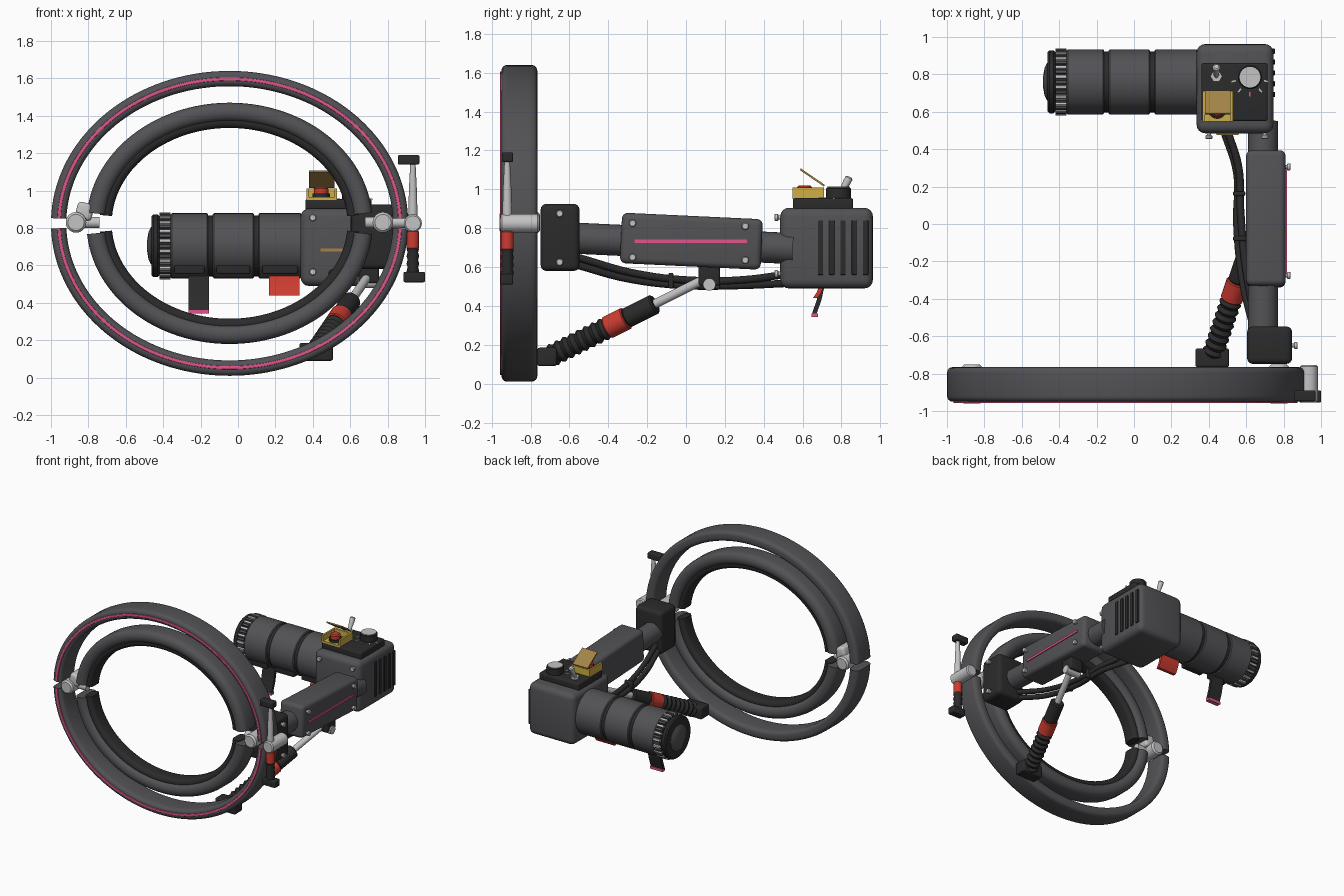
import bpy, bmesh, math
from mathutils import Vector, Matrix

if "Cube" in bpy.data.objects:
    bpy.data.objects.remove(bpy.data.objects["Cube"])


def material(name, r, g, b):
    m = bpy.data.materials.new(name)
    m.diffuse_color = (r, g, b, 1)
    m.use_nodes = True
    m.node_tree.nodes["Principled BSDF"].inputs["Base Color"].default_value = m.diffuse_color
    return m


GREY = material("charcoal grey", 0.085, 0.085, 0.093)
BLACK = material("rubber black", 0.024, 0.024, 0.025)
STEEL = material("light steel", 0.55, 0.55, 0.55)
RED = material("red", 0.6, 0.045, 0.03)
PINK = material("pink", 0.75, 0.09, 0.26)
YELLOW = material("yellow", 0.62, 0.43, 0.06)
GOLD = material("dark gold", 0.36, 0.23, 0.06)


def finish(name, bm, mat):
    bmesh.ops.recalc_face_normals(bm, faces=bm.faces[:])
    me = bpy.data.meshes.new(name)
    bm.to_mesh(me)
    bm.free()
    me.materials.append(mat)
    me.shade_smooth()
    me.set_sharp_from_angle(angle=math.radians(35))
    ob = bpy.data.objects.new(name, me)
    bpy.context.collection.objects.link(ob)
    return ob


def box(name, lo, hi, mat, bevel=0.0, rot=None):
    lo, hi = Vector(lo), Vector(hi)
    bm = bmesh.new()
    bmesh.ops.create_cube(bm, size=1)
    bmesh.ops.scale(bm, vec=hi - lo, verts=bm.verts[:])
    if bevel:
        bmesh.ops.bevel(bm, geom=bm.edges[:], offset=bevel, segments=4,
                        profile=0.5, affect='EDGES')
    if rot:
        bmesh.ops.rotate(bm, matrix=Matrix.Rotation(rot[0], 3, rot[1]), verts=bm.verts[:])
    bmesh.ops.translate(bm, vec=(lo + hi) / 2, verts=bm.verts[:])
    return finish(name, bm, mat)


def lathe(name, p0, p1, profile, mat, n=32):
    """Revolve (distance along axis, radius) pairs about the axis p0 to p1."""
    p0, d = Vector(p0), (Vector(p1) - Vector(p0)).normalized()
    q = d.to_track_quat('Z', 'Y')
    bm = bmesh.new()
    rings = [[bm.verts.new(p0 + q @ Vector((r * math.cos(2 * math.pi * i / n),
                                            r * math.sin(2 * math.pi * i / n), t)))
              for i in range(n)] for t, r in profile]
    for a, b in zip(rings, rings[1:]):
        for i in range(n):
            bm.faces.new((a[i], a[(i + 1) % n], b[(i + 1) % n], b[i]))
    bm.faces.new(rings[0])
    bm.faces.new(rings[-1])
    return finish(name, bm, mat)


def cyl(name, p0, p1, r, mat, n=32, c=0.0):
    L = (Vector(p1) - Vector(p0)).length
    prof = [(0, r - c), (c, r), (L - c, r), (L, r - c)] if c else [(0, r), (L, r)]
    return lathe(name, p0, p1, prof, mat, n)


CX, CZ = -0.045, 0.825


def arc(name, rx, rz, lo, hi, y0, y1, rad, gap, mat):
    """Upper and lower half of an elliptical ring with a rounded section."""
    sect = []
    for cr, cy, a0 in ((hi - rad, y1 - rad, 0), (lo + rad, y1 - rad, 90),
                       (lo + rad, y0 + rad, 180), (hi - rad, y0 + rad, 270)):
        for k in range(5):
            a = math.radians(a0 + 22.5 * k)
            sect.append((cr + rad * math.cos(a), cy + rad * math.sin(a)))
    for side, start in (("upper", 0), ("lower", math.pi)):
        bm = bmesh.new()
        rings = []
        for i in range(73):
            a = start + gap + (math.pi - 2 * gap) * i / 72
            nrm = Vector((math.cos(a) / rx, math.sin(a) / rz)).normalized()
            rings.append([bm.verts.new((CX + rx * math.cos(a) + o * nrm.x, y,
                                        CZ + rz * math.sin(a) + o * nrm.y)) for o, y in sect])
        m = len(sect)
        for p, q in zip(rings, rings[1:]):
            for i in range(m):
                bm.faces.new((p[i], p[(i + 1) % m], q[(i + 1) % m], q[i]))
        bm.faces.new(rings[0])
        bm.faces.new(rings[-1])
        finish(f"{side}_{name}", bm, mat)


def cable(name, pts, r, mat):
    cu = bpy.data.curves.new(name, 'CURVE')
    cu.dimensions = '3D'
    cu.bevel_depth, cu.bevel_resolution, cu.resolution_u = r, 3, 10
    sp = cu.splines.new('BEZIER')
    sp.bezier_points.add(len(pts) - 1)
    for bp, p in zip(sp.bezier_points, pts):
        bp.co = p
        bp.handle_left_type = bp.handle_right_type = 'AUTO'
    cu.materials.append(mat)
    bpy.context.collection.objects.link(bpy.data.objects.new(name, cu))


def screw(name, p, d):
    p, d = Vector(p), Vector(d)
    cyl(name, p, p + d * 0.025, 0.011, STEEL, 12)
    cyl(name + "_head", p + d * 0.015, p + d * 0.035, 0.019, STEEL, 12, 0.004)


# Split elliptical rings
arc("outer_ring", 0.955, 0.815, -0.082, 0, -0.95, -0.765, 0.03, 0.034, GREY)
arc("ring_stripe", 0.955, 0.815, -0.052, -0.034, -0.957, -0.945, 0.003, 0.034, PINK)
arc("inner_ring", 0.765, 0.645, -0.1, 0, -0.945, -0.77, 0.045, 0.09, GREY)
arc("inner_ring_liner", 0.765, 0.645, -0.135, -0.07, -0.92, -0.795, 0.03, 0.08, BLACK)

# Ring pivots
for nm, x in (("left", -0.866), ("right", 0.775)):
    cyl(nm + "_pivot", (x, -0.96, 0.83), (x, -0.752, 0.83), 0.055, STEEL, 32, 0.012)
box("left_pivot_block", (-0.865, -0.93, 0.845), (-0.775, -0.79, 0.935), STEEL, 0.02, (0.25, 'Y'))
cyl("left_pivot_pin", (-0.866, -0.86, 0.83), (-0.74, -0.86, 0.83), 0.03, STEEL)
cyl("right_pivot_pin", (0.68, -0.86, 0.83), (0.935, -0.86, 0.83), 0.03, STEEL)

# Side lever
X, Y = 0.935, -0.92
cyl("lever_hub", (X, -0.955, 0.825), (X, -0.755, 0.825), 0.048, STEEL, 32, 0.008)
lathe("lever_rod", (X, Y, 0.83), (X, Y, 1), [(0, 0.026), (0.18, 0.021), (0.32, 0.014)], STEEL)
box("lever_cap", (0.855, -0.948, 1.14), (0.97, -0.89, 1.19), BLACK, 0.008)
cyl("lever_collar", (X, Y, 0.69), (X, Y, 0.785), 0.033, RED, 24, 0.004)
lathe("lever_grip", (X, Y, 0.55), (X, Y, 1),
      [(0.02 * i, 0.034 if i % 2 else 0.028) for i in range(8)], BLACK, 24)
box("lever_foot", (0.885, -0.955, 0.51), (1.0, -0.89, 0.565), BLACK, 0.008)

# Arm
box("arm_mount", (0.605, -0.748, 0.58), (0.845, -0.548, 0.925), BLACK, 0.03)
cyl("arm_tube", (0.69, -0.6, 0.75), (0.69, 0.55, 0.695), 0.08, GREY)
box("arm_sleeve", (0.6, -0.335, 0.603), (0.81, 0.39, 0.863), GREY, 0.03, (-0.047, 'X'))
box("arm_stripe", (0.805, -0.265, 0.724), (0.817, 0.315, 0.742), PINK)
for y, z in ((-0.275, 0.825), (-0.275, 0.65), (0.305, 0.81), (0.305, 0.635)):
    screw("arm_screw", (0.803, y, z), (1, 0, 0))
for z in (0.875, 0.625):
    screw("mount_screw", (0.84, -0.65, z), (1, 0, 0))

# Main housing with vents
box("housing", (0.335, 0.485, 0.49), (0.745, 0.962, 0.905), GREY, 0.045)
for i in range(5):
    y = 0.692 + 0.058 * i
    box("vent_slot", (0.735, y - 0.014, 0.56), (0.753, y + 0.014, 0.84), BLACK, 0.003)
for x in (0.4, 0.7):
    for z in (0.855, 0.565):
        screw("housing_screw", (x, 0.49, z), (0, -1, 0))
box("housing_plate", (0.44, 0.477, 0.674), (0.56, 0.487, 0.69), GOLD)

# Control panel
box("control_panel", (0.36, 0.55, 0.89), (0.715, 0.86, 0.955), BLACK, 0.012)
box("guard_back", (0.365, 0.692, 0.95), (0.53, 0.71, 1.01), YELLOW)
for x in (0.365, 0.516):
    box("guard_side", (x, 0.548, 0.95), (x + 0.014, 0.71, 1.01), YELLOW)
box("guard_floor", (0.365, 0.548, 0.95), (0.53, 0.71, 0.965), YELLOW)
box("guard_flap", (0.38, 0.575, 1.056), (0.515, 0.725, 1.066), GOLD, 0, (-0.6, 'X'))
cyl("button_base", (0.445, 0.61, 0.955), (0.445, 0.61, 0.985), 0.048, BLACK)
cyl("button", (0.445, 0.61, 0.97), (0.445, 0.61, 1.02), 0.038, RED, 32, 0.008)
cyl("toggle_nut", (0.44, 0.79, 0.95), (0.44, 0.79, 0.975), 0.032, STEEL, 6)
lathe("toggle_lever", (0.44, 0.79, 0.965), (0.44, 0.84, 1.06),
      [(0, 0.012), (0.08, 0.02), (0.105, 0.02), (0.112, 0.012)], STEEL, 16)
cyl("dial", (0.62, 0.785, 0.95), (0.62, 0.785, 1.01), 0.064, BLACK, 24, 0.006)
cyl("dial_top", (0.62, 0.785, 1.005), (0.62, 0.785, 1.014), 0.056, STEEL)
for k in (-2, -1, 0, 1, 2):
    a = math.radians(-90 + 38 * k)
    x, y = 0.62 + 0.09 * math.cos(a), 0.785 + 0.09 * math.sin(a)
    box("dial_mark", (x - 0.012, y - 0.004, 0.95), (x + 0.012, y + 0.004, 0.958),
        STEEL if k else PINK, 0, (a, 'Z'))

# Barrel pointing left
BY, BZ = 0.76, 0.705


def barrel(name, x0, x1, r, mat, c=0.0, n=48):
    cyl(name, (x0, BY, BZ), (x1, BY, BZ), r, mat, n, c)


barrel("barrel_core", -0.42, 0.36, 0.163, BLACK)
for x0, x1 in ((-0.36, -0.16), (-0.135, 0.085), (0.11, 0.34)):
    barrel("barrel_segment", x0, x1, 0.174, GREY, 0.006)
    box("barrel_rail", (x0 + 0.02, 0.622, 0.555), (x1 - 0.02, 0.68, 0.625), BLACK, 0.008)
barrel("barrel_cap", -0.462, -0.42, 0.168, BLACK, 0.01)
lathe("barrel_lens", (-0.45, BY, BZ), (-1, BY, BZ),
      [(0, 0.105), (0.015, 0.1), (0.028, 0.075), (0.036, 0.03)], GREY)
for i in range(40):
    a = 2 * math.pi * i / 40
    y, z = BY + 0.166 * math.cos(a), BZ + 0.166 * math.sin(a)
    box("knurl_tooth", (-0.42, y - 0.013, z - 0.008), (-0.36, y + 0.013, z + 0.008),
        STEEL if i % 2 else GREY, 0, (a, 'X'))


# Curved tabs hanging below the barrel
def tab(name, x0, x1, path, mat, t=0.012):
    bm = bmesh.new()
    rows = [[bm.verts.new((x, y + d, z)) for x, d in ((x0, -t), (x1, -t), (x1, t), (x0, t))]
            for y, z in path]
    for a, b in zip(rows, rows[1:]):
        for i in range(4):
            bm.faces.new((a[i], a[(i + 1) % 4], b[(i + 1) % 4], b[i]))
    bm.faces.new(rows[0])
    bm.faces.new(rows[-1])
    finish(name, bm, mat)


tab("black_tab", -0.265, -0.155, ((0.71, 0.56), (0.7, 0.5), (0.685, 0.43), (0.66, 0.36)), BLACK)
box("tab_foot", (-0.265, 0.645, 0.342), (-0.155, 0.68, 0.362), PINK)
tab("red_tab", 0.165, 0.33, ((0.71, 0.56), (0.7, 0.51), (0.685, 0.47), (0.665, 0.44)), RED)

# Telescopic strut
A, B = Vector((0.42, -0.7, 0.14)), Vector((0.70, 0.12, 0.55))


def on(t):
    return A.lerp(B, t)


L = (B - A).length
box("strut_foot", (0.328, -0.765, 0.09), (0.508, -0.665, 0.185), BLACK, 0.012)
lathe("strut_bellows", A, B, [(0.36 * L * i / 16, 0.06 if i % 2 else 0.047) for i in range(17)],
      BLACK, 24)
cyl("strut_collar", on(0.36), on(0.48), 0.06, RED, 24, 0.005)
cyl("strut_sleeve", on(0.48), on(0.66), 0.053, BLACK, 24, 0.008)
cyl("strut_rod", on(0.64), on(1), 0.024, STEEL, 20)
box("strut_bracket", (0.645, 0.065, 0.505), (0.755, 0.175, 0.62), BLACK, 0.012)
cyl("strut_pin", (0.64, 0.12, 0.51), (0.765, 0.12, 0.51), 0.032, STEEL)

# Cables with clip
cable("upper_cable", [(0.66, -0.56, 0.65), (0.6, -0.25, 0.565), (0.57, 0.07, 0.53),
                      (0.56, 0.3, 0.535), (0.5, 0.5, 0.56)], 0.02, BLACK)
cable("lower_cable", [(0.64, -0.56, 0.61), (0.58, -0.3, 0.54), (0.55, 0.0, 0.505),
                      (0.55, 0.27, 0.505), (0.48, 0.5, 0.515)], 0.02, BLACK)
box("cable_clip", (0.53, -0.09, 0.49), (0.6, -0.065, 0.57), BLACK, 0.008)
box("cable_clip_front", (0.53, 0.15, 0.485), (0.595, 0.175, 0.56), BLACK, 0.008)
